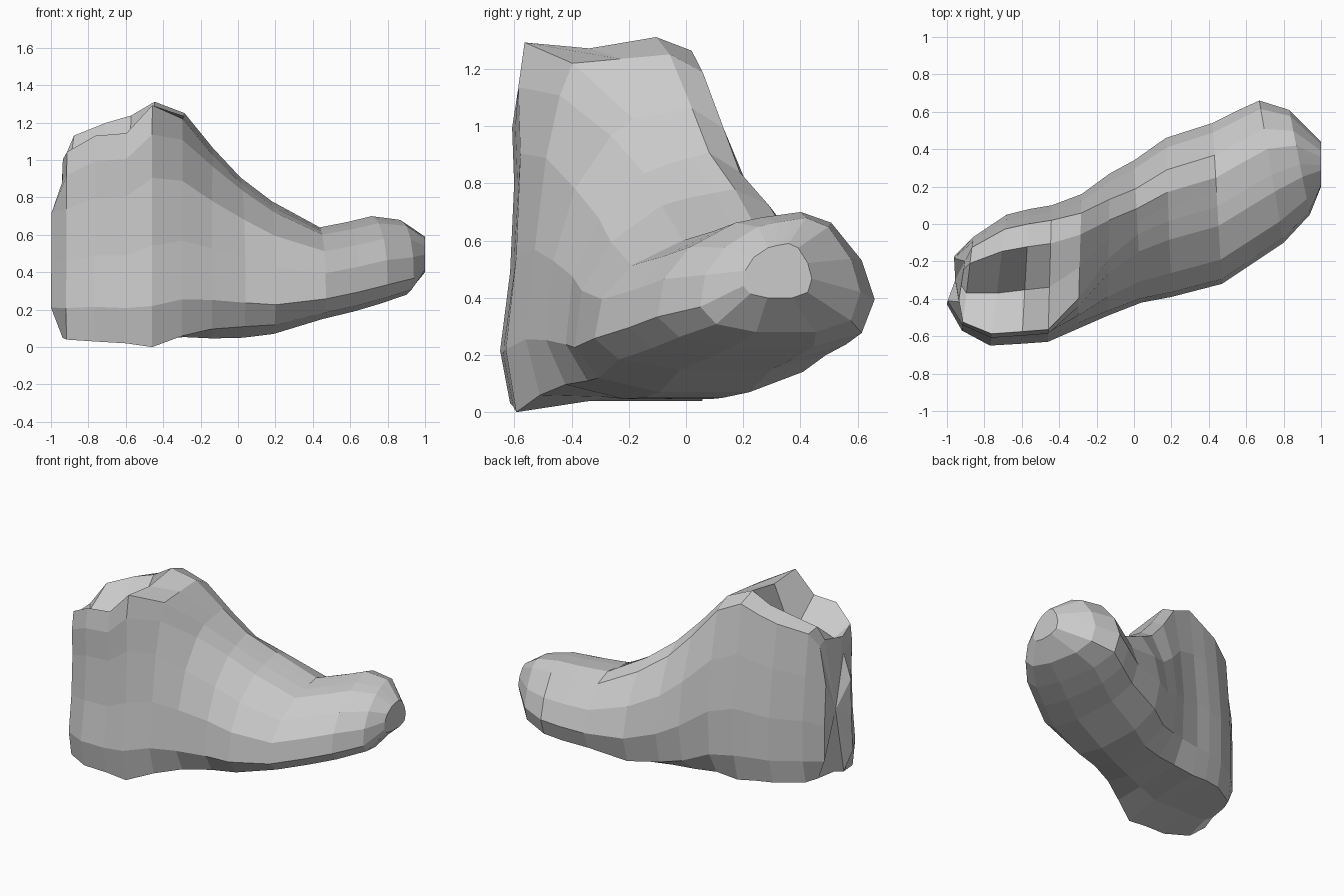
import bpy, bmesh
from mathutils import Vector

cube = bpy.data.objects.get("Cube")
if cube:
    bpy.data.objects.remove(cube, do_unlink=True)

grey = bpy.data.materials.new("plain_grey")
grey.use_nodes = True
colour = (0.6, 0.6, 0.6, 1)
grey.diffuse_color = colour
grey.node_tree.nodes["Principled BSDF"].inputs["Base Color"].default_value = colour

# Cross-sections: (across from near to far side, up from sole to top)
LEG = [(.4, .03), (.05, 0), (0, .17), (.05, .42), (.07, .7), (.06, .88), (.09, 1),
       (.4, 1), (.72, 1), (.89, .96), (.95, .7), (1, .42), (1, .17), (.94, .03)]
FOOT = [(.35, 0), (.1, .07), (0, .22), (.03, .5), (.15, .74), (.36, .92), (.48, .96),
        (.57, .98), (.66, 1), (.8, .92), (.94, .64), (1, .35), (.94, .1), (.72, 0)]
VALLEY = 7  # profile point that sinks into the boot opening

# Heel to toe: near x, y, far x, y, sole z, near top z, far top z, opening depth, foot blend
STATIONS = [
    (-1, -.43, -.96, -.17, .05, 1, 1.05, 0, 0),
    (-.92, -.57, -.86, -.07, .04, 1.03, 1.17, .09, 0),
    (-.77, -.65, -.68, .05, .03, 1.12, 1.23, .2, 0),
    (-.6, -.64, -.56, .08, .02, 1.13, 1.28, .25, 0),
    (-.46, -.63, -.44, .1, 0, 1.29, 1.32, .03, 0),
    (-.3, -.56, -.28, .16, .03, 1.23, 1.26, 0, .35),
    (-.14, -.49, -.13, .27, .04, 1.05, 1.07, 0, .8),
    (.04, -.42, 0, .34, .05, .9, .91, 0, 1),
    (.2, -.39, .17, .46, .07, .78, .78, 0, 1),
    (.47, -.32, .42, .54, .15, .64, .64, 0, 1),
    (.65, -.2, .56, .61, .19, .67, .67, 0, 1),
    (.8, -.1, .67, .66, .23, .7, .7, 0, 1),
    (.94, .05, .83, .61, .28, .68, .68, 0, 1),
    (1, .2, 1, .44, .4, .59, .59, 0, 1),
]

bm = bmesh.new()
rings = []
for i, (nx, ny, fx, fy, sole, near_top, far_top, depth, blend) in enumerate(STATIONS):
    ring = []
    for j, (leg, foot) in enumerate(zip(LEG, FOOT)):
        t, h = Vector(leg).lerp(Vector(foot), blend)
        top = near_top + (far_top - near_top) * t
        x = nx + (fx - nx) * t
        z = sole + h * (top - sole)
        if j == VALLEY:
            z -= depth
        if i == 0 and not .1 < h < .8:
            x += .06  # rounded heel edges
        ring.append(bm.verts.new((x, ny + (fy - ny) * t, z)))
    rings.append(ring)

# Skin between the rings, then close the heel and toe
for a, b in zip(rings, rings[1:]):
    for j in range(len(a)):
        k = (j + 1) % len(a)
        bm.faces.new((a[j], a[k], b[k], b[j]))
caps = [bm.faces.new(rings[0]), bm.faces.new(rings[-1])]
bmesh.ops.poke(bm, faces=caps)
bmesh.ops.recalc_face_normals(bm, faces=bm.faces)

mesh = bpy.data.meshes.new("ankle_boot")
bm.to_mesh(mesh)
bm.free()
mesh.materials.append(grey)
boot = bpy.data.objects.new("ankle_boot", mesh)
bpy.context.collection.objects.link(boot)
